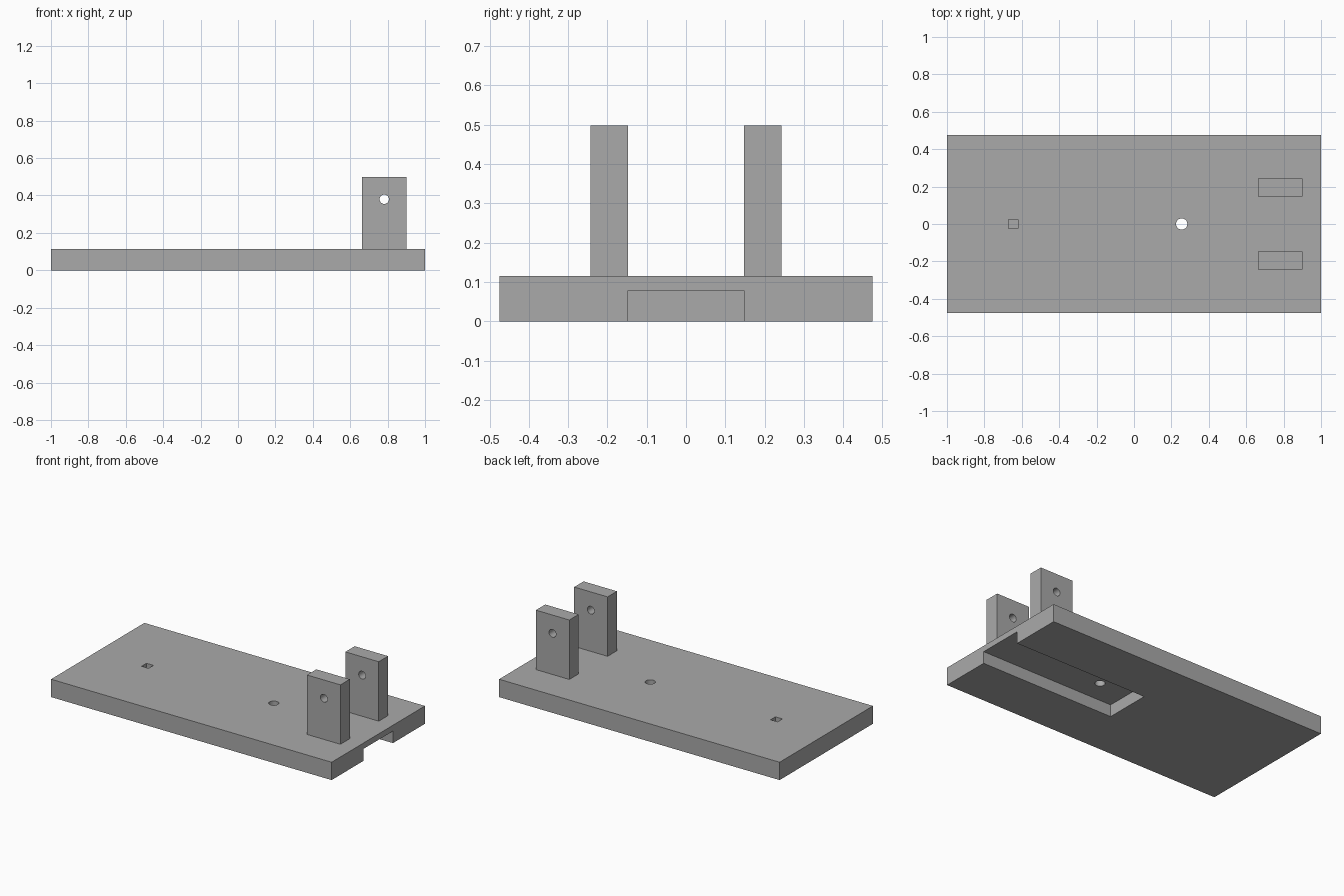
import bpy
from math import pi

old = bpy.data.objects.get("Cube")
if old:
    bpy.data.objects.remove(old, do_unlink=True)

grey = bpy.data.materials.new("plain grey")
grey.use_nodes = True
colour = (0.4, 0.4, 0.4, 1)
grey.diffuse_color = colour
grey.node_tree.nodes["Principled BSDF"].inputs["Base Color"].default_value = colour


def box(name, low, high):
    """Box spanning two opposite corners."""
    bpy.ops.mesh.primitive_cube_add(size=1, location=[(a + b) / 2 for a, b in zip(low, high)])
    obj = bpy.context.object
    obj.name = name
    obj.scale = [b - a for a, b in zip(low, high)]
    bpy.ops.object.transform_apply(location=False, rotation=False, scale=True)
    obj.data.materials.append(grey)
    return obj


def drill(name, radius, centre, rotation=(0, 0, 0)):
    """Round cutter for a through hole."""
    bpy.ops.mesh.primitive_cylinder_add(vertices=32, radius=radius, depth=0.6,
                                        location=centre, rotation=rotation)
    obj = bpy.context.object
    obj.name = name
    obj.data.materials.append(grey)
    return obj


def cut(target, cutter):
    """Subtract the cutter, then discard it."""
    cutter.hide_render = True
    mod = target.modifiers.new("cut", 'BOOLEAN')
    mod.operation = 'DIFFERENCE'
    mod.solver = 'EXACT'
    mod.object = cutter
    bpy.ops.object.select_all(action='DESELECT')
    target.select_set(True)
    bpy.context.view_layer.objects.active = target
    bpy.ops.object.modifier_apply(modifier=mod.name)
    bpy.data.objects.remove(cutter, do_unlink=True)
    bpy.ops.object.shade_smooth_by_angle(angle=pi / 6)


thickness = 0.115

# Base plate: underside channel open at one end, round hole, square socket
base = box("base_plate", (-1, -0.475, 0), (1, 0.475, thickness))
cut(base, box("channel_cutter", (0.05, -0.149, -0.1), (1.1, 0.149, 0.077)))
cut(base, drill("round_hole_cutter", 0.03, (0.255, 0, 0.1)))
cut(base, box("square_socket_cutter", (-0.67, -0.025, 0.04), (-0.62, 0.025, 0.2)))

# Pair of upright lugs with an aligned pin hole
for side, name in ((-1, "front_lug"), (1, "back_lug")):
    y = side * 0.195
    lug = box(name, (0.662, y - 0.0475, thickness), (0.9, y + 0.0475, 0.498))
    cut(lug, drill("pin_hole_cutter", 0.025, (0.782, y, 0.38), (pi / 2, 0, 0)))
